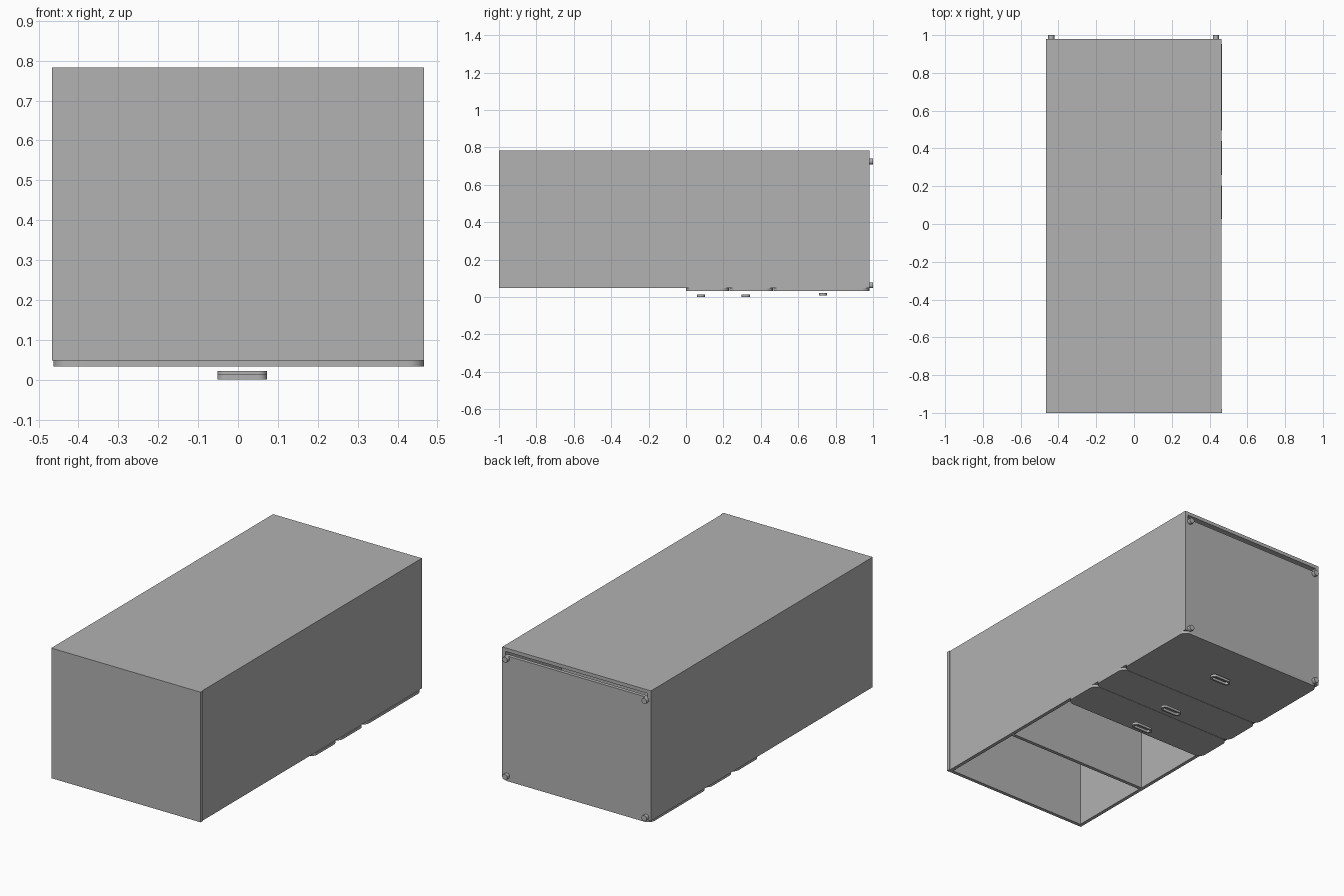
import bpy, bmesh, math

if "Cube" in bpy.data.objects:
    bpy.data.objects.remove(bpy.data.objects["Cube"])

grey = bpy.data.materials.new("plain_grey")
grey.use_nodes = True
COLOUR = (0.445, 0.445, 0.445, 1)
grey.diffuse_color = COLOUR
grey.node_tree.nodes["Principled BSDF"].inputs["Base Color"].default_value = COLOUR


def finish(name, bm, smooth=False):
    bmesh.ops.recalc_face_normals(bm, faces=bm.faces)
    mesh = bpy.data.meshes.new(name)
    bm.to_mesh(mesh)
    bm.free()
    mesh.materials.append(grey)
    ob = bpy.data.objects.new(name, mesh)
    bpy.context.collection.objects.link(ob)
    if smooth:
        bpy.ops.object.select_all(action="DESELECT")
        ob.select_set(True)
        bpy.context.view_layer.objects.active = ob
        bpy.ops.object.shade_smooth_by_angle(angle=math.radians(35))
    return ob


def board(name, x, y, z):
    """Box given by its (low, high) limits on each axis."""
    bm = bmesh.new()
    bmesh.ops.create_cube(bm, size=1)
    for v in bm.verts:
        v.co = [lim[0] if c < 0 else lim[1] for c, lim in zip(v.co, (x, y, z))]
    return finish(name, bm)


def outline(x, y, r, steps=8):
    """Rounded rectangle as a list of points."""
    corners = [(x[1] - r, y[1] - r), (x[0] + r, y[1] - r),
               (x[0] + r, y[0] + r), (x[1] - r, y[0] + r)]
    return [(cx + r * math.cos(a), cy + r * math.sin(a))
            for q, (cx, cy) in enumerate(corners)
            for a in [(q + i / steps) * math.pi / 2 for i in range(steps + 1)]]


def rounded_plate(name, x, y, z, r):
    bm = bmesh.new()
    low, high = [[bm.verts.new((*p, h)) for p in outline(x, y, r)] for h in z]
    bm.faces.new(low)
    bm.faces.new(high)
    for i in range(len(low)):
        bm.faces.new((low[i - 1], low[i], high[i], high[i - 1]))
    return finish(name, bm, True)


def pill_ring(name, x, y, z, rim):
    bm = bmesh.new()
    half = (y[1] - y[0]) / 2 - 0.0005
    outer = outline(x, y, half)
    inner = outline((x[0] + rim, x[1] - rim), (y[0] + rim, y[1] - rim), half - rim)
    loops = [[bm.verts.new((*p, h)) for p in pts]
             for pts, h in ((outer, z[0]), (outer, z[1]), (inner, z[1]), (inner, z[0]))]
    for k in range(4):
        a, b = loops[k - 1], loops[k]
        for i in range(len(a)):
            bm.faces.new((a[i - 1], a[i], b[i], b[i - 1]))
    return finish(name, bm, True)


# Carcass: cabinet lying on its doors' side, open towards the ground
T = 0.02
L, R = -0.467, 0.463
FRONT, BACK = 0.048, 0.783
INNER = (L + T, R - T)
board("top_panel", (L, 0.467), (-1, -1 + T), (FRONT, BACK))
board("side_panel_right", (L, L + T), (-1 + T, 0.98), (FRONT, BACK))
board("side_panel_left", (R - T, R), (-1 + T, 0.98), (FRONT, BACK))
board("back_panel", INNER, (-1 + T, 0.98), (BACK - T, BACK))
board("base_panel", INNER, (0.98 - T, 0.98), (FRONT, 0.74))

# Shelf and the dividers between drawers
for name, y in (("shelf", -0.49), ("divider_upper", 0.0),
                ("divider_middle", 0.22), ("divider_lower", 0.46)):
    board(name, INNER, (y, y + T), (FRONT, BACK - T))

# Drawer fronts with their pulls
drawers = (("upper", 0.0, 0.23, 0.08, 0.0), ("middle", 0.232, 0.465, 0.32, 0.0),
           ("lower", 0.467, 0.98, 0.732, 0.008))
for name, y0, y1, pull, lift in drawers:
    rounded_plate("drawer_front_" + name, (-0.463, 0.467), (y0, y1), (0.033, FRONT), 0.04)
    pill_ring("drawer_pull_" + name, (-0.052, 0.073), (pull - 0.022, pull + 0.022),
              (lift, lift + 0.014), 0.01)

# Round feet on the base
for side, x in (("right", -0.438), ("left", 0.433)):
    for place, z in (("front", 0.063), ("rear", 0.725)):
        bm = bmesh.new()
        bmesh.ops.create_cone(bm, cap_ends=True, segments=24, radius1=0.016,
                              radius2=0.016, depth=T)
        for v in bm.verts:
            v.co = (x + v.co.x, 0.99 + v.co.z, z + v.co.y)
        finish("foot_" + place + "_" + side, bm, True)
